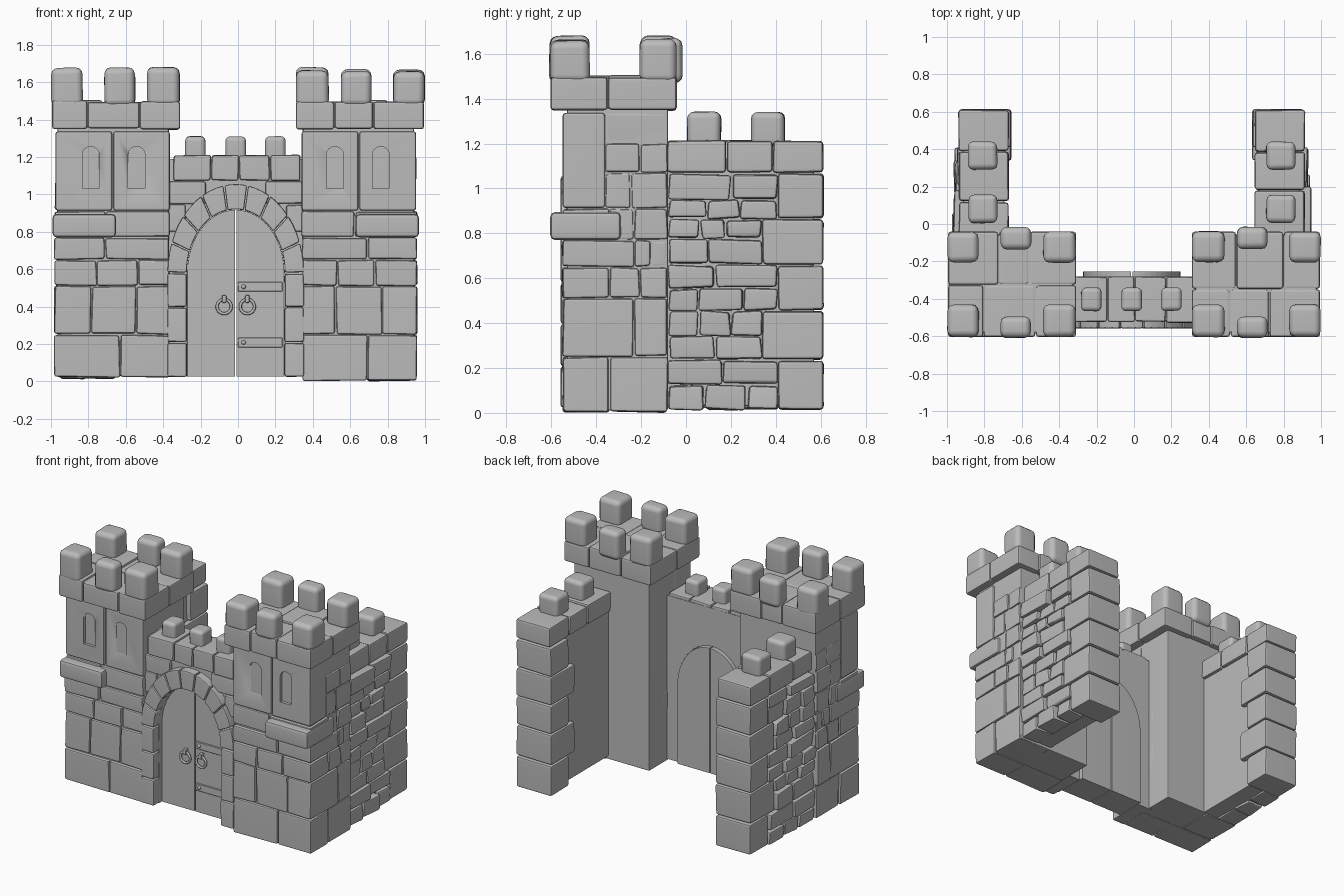
import bpy, bmesh, math, random
from mathutils import Matrix, Vector

rng = random.Random(7)
if "Cube" in bpy.data.objects:
    bpy.data.objects.remove(bpy.data.objects["Cube"])

stone = bpy.data.materials.new("stone_grey")
stone.use_nodes = True
GREY = (0.5, 0.5, 0.5, 1)
stone.diffuse_color = GREY
stone.node_tree.nodes["Principled BSDF"].inputs["Base Color"].default_value = GREY


def finish(name, bm, bevel=0.0, segments=2):
    if bevel:
        bmesh.ops.bevel(bm, geom=list(bm.edges), offset=bevel, segments=segments,
                        profile=0.5, affect='EDGES', clamp_overlap=True)
    bmesh.ops.recalc_face_normals(bm, faces=bm.faces)
    mesh = bpy.data.meshes.new(name)
    bm.to_mesh(mesh)
    bm.free()
    mesh.materials.append(stone)
    mesh.shade_smooth()
    mesh.set_sharp_from_angle(angle=math.radians(40))
    ob = bpy.data.objects.new(name, mesh)
    bpy.context.collection.objects.link(ob)
    ob.modifiers.new("even_shading", 'WEIGHTED_NORMAL').keep_sharp = True
    return ob


def blocks(name, boxes, bevel=0.012, segments=2, rough=0.0):
    """One object from many (x0, x1, y0, y1, z0, z1) boxes."""
    bm = bmesh.new()
    for x0, x1, y0, y1, z0, z1 in boxes:
        m = Matrix.Translation(((x0 + x1) / 2, (y0 + y1) / 2, (z0 + z1) / 2))
        size = Matrix.Diagonal((abs(x1 - x0), y1 - y0, z1 - z0, 1))
        for v in bmesh.ops.create_cube(bm, size=1, matrix=m @ size)["verts"]:
            v.co += Vector([rng.uniform(-rough, rough) for _ in range(3)])
    return finish(name, bm, bevel, segments)


def prisms(name, outlines, y0, y1, bevel=0.0):
    """Extrude (x, z) outlines from y0 to y1."""
    bm = bmesh.new()
    for pts in outlines:
        face = bm.faces.new([bm.verts.new((x, y0, z)) for x, z in pts])
        out = bmesh.ops.extrude_face_region(bm, geom=[face])["geom"]
        for v in out:
            if isinstance(v, bmesh.types.BMVert):
                v.co.y = y1
    return finish(name, bm, bevel)


def cuts(a, b, n, wobble=0.2):
    """Uneven split of a..b into n spans."""
    step = (b - a) / n
    edges = [a] + [a + step * (i + rng.uniform(-wobble, wobble)) for i in range(1, n)] + [b]
    return list(zip(edges, edges[1:]))


CX = -0.012          # gate centre line
GAP = 0.003


def tower(side, name):
    X = lambda u: CX + side * u
    base = 0.0 if side > 0 else 0.02
    inner, outer, front, back = 0.352, 0.972, -0.555, -0.08
    blocks(name + "_core", [(X(inner + .006), X(outer - .02), front + .025, back, base + .01, 1.36)], 0.01)

    # lower courses: deep front stones share the corner with the side stones
    levels = [base, 0.25, 0.51, 0.65, 0.77, 0.91]
    stones, ledge = [], []
    for row, (z0, z1) in enumerate(zip(levels, levels[1:])):
        mid = -0.3 + (0.07 if row % 2 else -0.04)
        for u0, u1 in cuts(inner, outer, 3 if row in (1, 2) else 2):
            out = rng.uniform(0, 0.012)
            stones.append((X(u0 + GAP), X(u1 - GAP), front + out, mid - GAP, z0 + GAP, z1 - GAP))
        for y0, y1 in cuts(mid, back, 2 if z1 - z0 < .2 else 1):
            stones.append((X(0.7), X(outer - rng.uniform(0, .015)), y0 + GAP, y1 - GAP, z0 + GAP, z1 - GAP))
    for z0, z1 in zip([0.91, 1.07, 1.2], [1.07, 1.2, 1.34]):
        for y0, y1 in cuts(-0.36, back, 1 if z1 > 1.3 else 2):
            stones.append((X(0.7), X(outer - rng.uniform(.005, .02)), y0 + GAP, y1 - GAP, z0 + GAP, z1 - GAP))
    blocks(name + "_stones", stones, 0.012, 2, 0.004)
    blocks(name + "_ledge_stone", [(X(0.64), X(outer + .008), -0.605, -0.29, 0.77, 0.895)], 0.022)

    # window storey with two round-topped slots
    wall = blocks(name + "_window_wall",
                  [(X(inner), X(0.655), front + .01, -0.36, 0.913, 1.337),
                   (X(0.661), X(outer - .008), front + .005, -0.36, 0.913, 1.337)], 0.014)
    slots = []
    for u in (0.53, 0.775):
        arc = [(X(u) + .045 * math.cos(t * math.pi / 8), 1.215 + .04 * math.sin(t * math.pi / 8)) for t in range(9)]
        slots.append(arc + [(X(u) - .045, 1.03), (X(u) + .045, 1.03)])
    cutter = prisms("slot_cutter", slots, -0.7, -0.44)
    cutter.hide_render = True
    cutter.modifiers.clear()
    cut = wall.modifiers.new("slots", 'BOOLEAN')
    cut.object, cut.solver = cutter, 'EXACT'
    wall.modifiers.move(1, 0)
    with bpy.context.temp_override(object=wall, active_object=wall):
        bpy.ops.object.modifier_apply(modifier="slots")
    bpy.data.objects.remove(cutter)
    blocks(name + "_core_lining", [(X(inner + .02), X(outer - .03), -0.43, back - .01, 0.9, 1.34)], 0.005)

    # overhanging cap
    cap = []
    for y0, y1 in cuts(-0.605, -0.04, 2):
        for u0, u1 in cuts(0.308, 0.996, 3):
            cap.append((side * (u0 + .001), side * (u1 - .001), y0 + .001, y1 - .001,
                        1.345 + rng.uniform(0, .008), 1.5 + rng.uniform(-.006, .006)))
    blocks(name + "_cap", cap, 0.016, 2)
    blocks(name + "_cap_core", [(side * .33, side * .975, -.58, -.06, 1.36, 1.49)], 0.005)

    # battlements: corners plus one in the middle of the front and back
    teeth = []
    for u0, u1 in ((0.31, 0.485), (0.55, 0.715), (0.83, 0.998)):
        middle = u0 == 0.55
        for y0, y1 in ((-0.61, -0.495) if middle else (-0.605, -0.43),
                       (-0.135, -0.015) if middle else (-0.205, -0.04)):
            teeth.append((side * u0, side * u1, y0, y1, 1.47, 1.675 + rng.uniform(-.02, .008)))
    blocks(name + "_battlements", teeth, 0.035, 3, 0.003)


def side_wall(side, name):
    X = lambda u: CX + side * u
    lean = lambda y: 0.965 - 0.055 * (y + 0.08)      # outer face tapers to the rear
    blocks(name + "_core", [(X(0.68), X(0.9), -0.12, 0.57, 0.03, 1.1)], 0.01)
    levels = [0.012, 0.235, 0.455, 0.66, 0.865, 1.068]
    quoins, rubble = [], []
    for row, (z0, z1) in enumerate(zip(levels, levels[1:])):
        split = 0.34 if row % 2 else 0.41
        quoins.append((X(0.645), X(0.925), split, 0.612, z0 + GAP, z1 - GAP))
        zm = z0 + (z1 - z0) * rng.uniform(0.4, 0.6)
        for a, b, n in ((z0, zm, 3 - row % 2), (zm, z1, 2 + row % 2)):
            for y0, y1 in cuts(-0.08, split, n):
                rubble.append((X(0.8), X(lean((y0 + y1) / 2) - rng.uniform(0, .018)),
                               y0 + GAP, y1 - GAP, a + GAP, b - GAP))
    blocks(name + "_corner_stones", quoins, 0.015, 2, 0.003)
    blocks(name + "_outer_stones", rubble, 0.014, 2, 0.007)
    blocks(name + "_coping", [(X(0.658), X(0.925), y0 + .002, y1 - .002, 1.071, 1.208 + rng.uniform(-.004, .008))
                              for y0, y1 in cuts(-0.085, 0.612, 3)], 0.016, 2, 0.003)
    blocks(name + "_battlements", [(X(0.72), X(0.875), y0, y1, 1.19, 1.34)
                                   for y0, y1 in ((0.005, 0.155), (0.29, 0.44))], 0.03, 3, 0.003)


for side, label in ((-1, "right"), (1, "left")):
    tower(side, label + "_tower")
    side_wall(side, label + "_side_wall")

# gate arch geometry
SPRING, FLOOR = 0.58, 0.025


def arch(w, h, t):
    return (CX + w * math.cos(t), SPRING + h * math.sin(t))


def arch_line(w, h, t0=0.0, t1=math.pi, n=20):
    return [arch(w, h, t0 + (t1 - t0) * i / n) for i in range(n + 1)]


# wall around the gateway
opening = arch_line(0.262, 0.34)
prisms("gate_wall", [[(CX + .262, FLOOR), (CX + .38, FLOOR), (CX + .38, 1.19), (CX - .38, 1.19),
                      (CX - .38, FLOOR), (CX - .262, FLOOR)] + opening[::-1]], -0.5, -0.28)
top = []
for z0, z1, n in ((1.075, 1.21, 4),):
    for x0, x1 in cuts(-0.345, 0.335, n):
        top.append((x0 + .002, x1 - .002, -0.53 + rng.uniform(0, .012), -0.282, z0, z1))
blocks("gate_top_stones", top, 0.012, 2, 0.003)
blocks("gate_spandrel_stones", [(CX + s * u0, CX + s * u1, -0.522, -0.4, z0, z1) for s in (-1, 1)
                                for u0, u1, z0, z1 in ((.16, .36, .95, 1.07), (.27, .36, .8, .945))],
       0.012, 2, 0.003)
blocks("gate_battlements", [(x - .055, x + .055, -0.465, -0.34, 1.18, 1.31) for x in (-.228, -.012, .2)],
       0.025, 3, 0.002)

# arch ring and jambs
ring = []
for i in range(9):
    t0, t1 = math.pi * i / 9 + .008, math.pi * (i + 1) / 9 - .008
    ring.append(arch_line(.365, .475, t0, t1, 3) + arch_line(.262, .34, t0, t1, 3)[::-1])
prisms("arch_stones", ring, -0.558, -0.4, 0.01)
blocks("jamb_stones", [(CX + s * .262, CX + s * .365, -0.558, -0.4, z0, z1 - .005) for s in (-1, 1)
                       for z0, z1 in ((FLOOR, .21), (.21, .4), (.4, SPRING))], 0.012, 2, 0.002)

# double door, standing slightly proud at the rear
leaves = []
for s in (-1, 1):
    curve = arch_line(.26, .338, 0, math.pi / 2, 12) if s > 0 else arch_line(.26, .338, math.pi, math.pi / 2, 12)
    tip = [(CX + s * .003, curve[-1][1])]
    leaves.append([(CX + s * .003, FLOOR), (CX + s * .26, FLOOR)] + curve[:-1] + tip)
prisms("door_leaves", leaves, -0.47, -0.253, 0.004)

# hinge straps with bolts
blocks("hinge_straps", [(0.0, 0.237, -0.479, -0.465, z, z + .052) for z in (.182, .48)], 0.003, 1)
bm = bmesh.new()
for z in (.208, .506):
    bmesh.ops.create_uvsphere(bm, u_segments=12, v_segments=8, radius=.012,
                              matrix=Matrix.Translation((.03, -.479, z)))
finish("hinge_bolts", bm)

# ring handles
for s in (-1, 1):
    x = CX + s * .062
    bpy.ops.mesh.primitive_torus_add(location=(x, -.487, .4), rotation=(math.pi / 2, 0, 0), major_radius=.038,
                                     minor_radius=.008, major_segments=28, minor_segments=10)
    handle = bpy.context.object
    handle.name = ("left" if s > 0 else "right") + "_ring_handle"
    handle.data.materials.append(stone)
    handle.data.shade_smooth()
    blocks(handle.name + "_mount", [(x - .012, x + .012, -.502, -.465, .42, .462)], 0.008)
